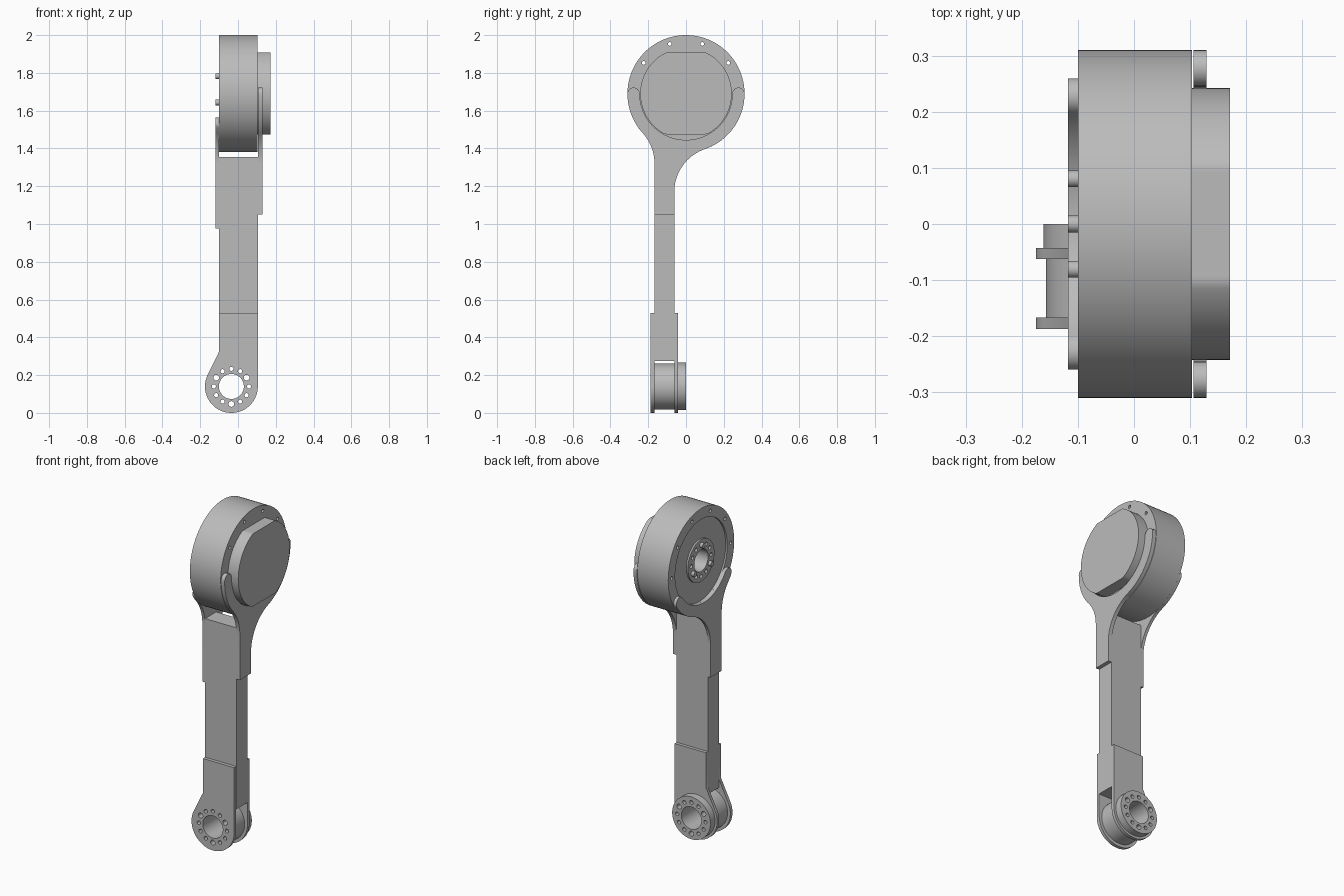
import bpy, bmesh, math
from mathutils import Matrix

if "Cube" in bpy.data.objects:
    bpy.data.objects.remove(bpy.data.objects["Cube"])

grey = bpy.data.materials.new("light_grey")
grey.diffuse_color = (0.5, 0.5, 0.5, 1)
grey.use_nodes = True
grey.node_tree.nodes["Principled BSDF"].inputs["Base Color"].default_value = grey.diffuse_color


def arc(c, r, a0, a1, n=24):
    """Points on an arc, angles in degrees."""
    return [(c[0] + r * math.cos(math.radians(a0 + (a1 - a0) * i / n)),
             c[1] + r * math.sin(math.radians(a0 + (a1 - a0) * i / n))) for i in range(n + 1)]


def circle(c, r, n=96):
    return arc(c, r, 0, 360, n)[:-1]


def hole_ring(c, r, count, size, start=0, big=None, big_at=()):
    """Small round holes spaced on a circle."""
    out = []
    for i in range(count):
        t = math.radians(start + 360 * i / count)
        s = big if i in big_at else size
        out.append(circle((c[0] + r * math.cos(t), c[1] + r * math.sin(t)), s, 20))
    return out


def slab(name, loops, axis, lo, hi):
    """Extrude an outline (plus hole loops) along x (y,z profile) or y (x,z profile)."""
    cu = bpy.data.curves.new(name, 'CURVE')
    cu.dimensions = '2D'
    cu.fill_mode = 'BOTH'
    cu.extrude = (hi - lo) / 2
    for pts in loops:
        sp = cu.splines.new('POLY')
        sp.points.add(len(pts) - 1)
        for p, (u, v) in zip(sp.points, pts):
            p.co = (u, v, 0, 1)
        sp.use_cyclic_u = True
    tmp = bpy.data.objects.new(name + "_tmp", cu)
    bpy.context.collection.objects.link(tmp)
    bpy.context.view_layer.update()
    dg = bpy.context.evaluated_depsgraph_get()
    me = bpy.data.meshes.new_from_object(tmp.evaluated_get(dg))
    bpy.data.objects.remove(tmp)
    mid = (lo + hi) / 2
    if axis == 'x':
        m = Matrix(((0, 0, 1, mid), (1, 0, 0, 0), (0, 1, 0, 0), (0, 0, 0, 1)))
    else:
        m = Matrix(((1, 0, 0, 0), (0, 0, 1, mid), (0, 1, 0, 0), (0, 0, 0, 1)))
    bm = bmesh.new()
    bm.from_mesh(me)
    bm.transform(m)
    bmesh.ops.remove_doubles(bm, verts=bm.verts, dist=1e-5)
    bmesh.ops.recalc_face_normals(bm, faces=bm.faces)
    bm.to_mesh(me)
    bm.free()
    me.name = name
    me.materials.clear()
    me.materials.append(grey)
    ob = bpy.data.objects.new(name, me)
    bpy.context.collection.objects.link(ob)
    bpy.ops.object.select_all(action='DESELECT')
    ob.select_set(True)
    bpy.context.view_layer.objects.active = ob
    bpy.ops.object.shade_smooth_by_angle(angle=math.radians(30))
    return ob


D = (0.0, 1.69)        # drum centre (y, z)
R, RI = 0.31, 0.245    # drum radius, inner radius of rim
Y0, Y1 = -0.167, -0.062  # stem depth
P = (-0.035, 0.14)     # lower pivot centre (x, z)

# upper drum: body, raised rim, and central hub, all drilled
rim_holes = hole_ring(D, 0.277, 10, 0.01)
hub_holes = [circle(D, 0.065)] + hole_ring(D, 0.093, 12, 0.011, 30, 0.015, (2, 6, 10))
slab("drum_body", [circle(D, R)] + rim_holes + hub_holes, 'x', -0.09, 0.103)
slab("drum_rim", [circle(D, R), circle(D, RI)] + rim_holes, 'x', -0.1, -0.09)
slab("drum_hub", [circle(D, 0.125)] + hub_holes, 'x', -0.1, -0.09)

# locating pins in the hub
for i in range(3):
    t = math.radians(90 + 120 * i)
    c = (D[0] + 0.093 * math.cos(t), D[1] + 0.093 * math.sin(t))
    slab(f"hub_pin_{i + 1}", [circle(c, 0.015, 20)], 'x', -0.118, -0.06)

# motor cap: disc with flats at top and bottom
cap = [(u, min(max(v, 1.475), 1.908)) for u, v in circle(D, 0.242, 128)]
slab("motor_cap", [cap], 'x', 0.103, 0.171)


def cradle(name, a, z_low, lo, hi):
    """Hook-shaped side plate: neck, two fillets and a round-ended cradle."""
    f = 0.24
    cr = Y1 + f
    cl = Y0 - f
    zr = D[1] - math.sqrt((R + f) ** 2 - cr ** 2)
    zl = D[1] - math.sqrt((R + f) ** 2 - cl ** 2)
    ar = math.degrees(math.atan2(D[1] - zr, -cr))
    al = math.degrees(math.atan2(D[1] - zl, -cl))
    b, rm, rc = -180 - a, (R + RI) / 2, (R - RI) / 2
    pts = [(Y0, z_low), (Y1, z_low)]
    pts += arc((cr, zr), f, 180, ar)
    pts += arc(D, R, ar - 180, a)[1:]
    pts += arc(arc(D, rm, a, a, 1)[0], rc, a, a + 180, 12)[1:]
    pts += arc(D, RI, a, b, 48)[1:]
    pts += arc(arc(D, rm, b, b, 1)[0], rc, b + 180, b + 360, 12)[1:]
    pts += arc(D, R, b, al - 180, 16)[1:]
    pts += arc((cl, zl), f, al, 0)[1:]
    slab(name, [pts], 'x', lo, hi)


cradle("cradle_plate_right", 0, 1.05, 0.106, 0.129)
cradle("cradle_plate_left", -35, 0.975, -0.118, -0.1)

# straight stem between the two joints
slab("stem", [[(-0.1, 0.275), (0.106, 0.275), (0.106, 1.355), (-0.1, 1.355)]], 'y', Y0, Y1)

# lower fork plates, spool and hub, drilled right through
pivot_holes = [circle(P, 0.066)] + hole_ring(P, 0.093, 12, 0.011, 30, 0.015, (0, 4, 8))
dx, dz = -0.1 - P[0], 0.325 - P[1]
tan = math.degrees(math.atan2(dz, dx) + math.acos(0.14 / math.hypot(dx, dz)))
fork = [(0.105, 0.53), (-0.1, 0.53), (-0.1, 0.325)] + arc(P, 0.14, tan, 360, 64)
slab("fork_plate_front", [fork] + pivot_holes, 'y', -0.187, Y0)
slab("fork_plate_back", [fork] + pivot_holes, 'y', Y1, -0.043)
slab("pivot_spool", [circle(P, 0.122)] + pivot_holes, 'y', Y0, Y1)
slab("pivot_hub", [circle(P, 0.126)] + pivot_holes, 'y', -0.043, 0.0)
